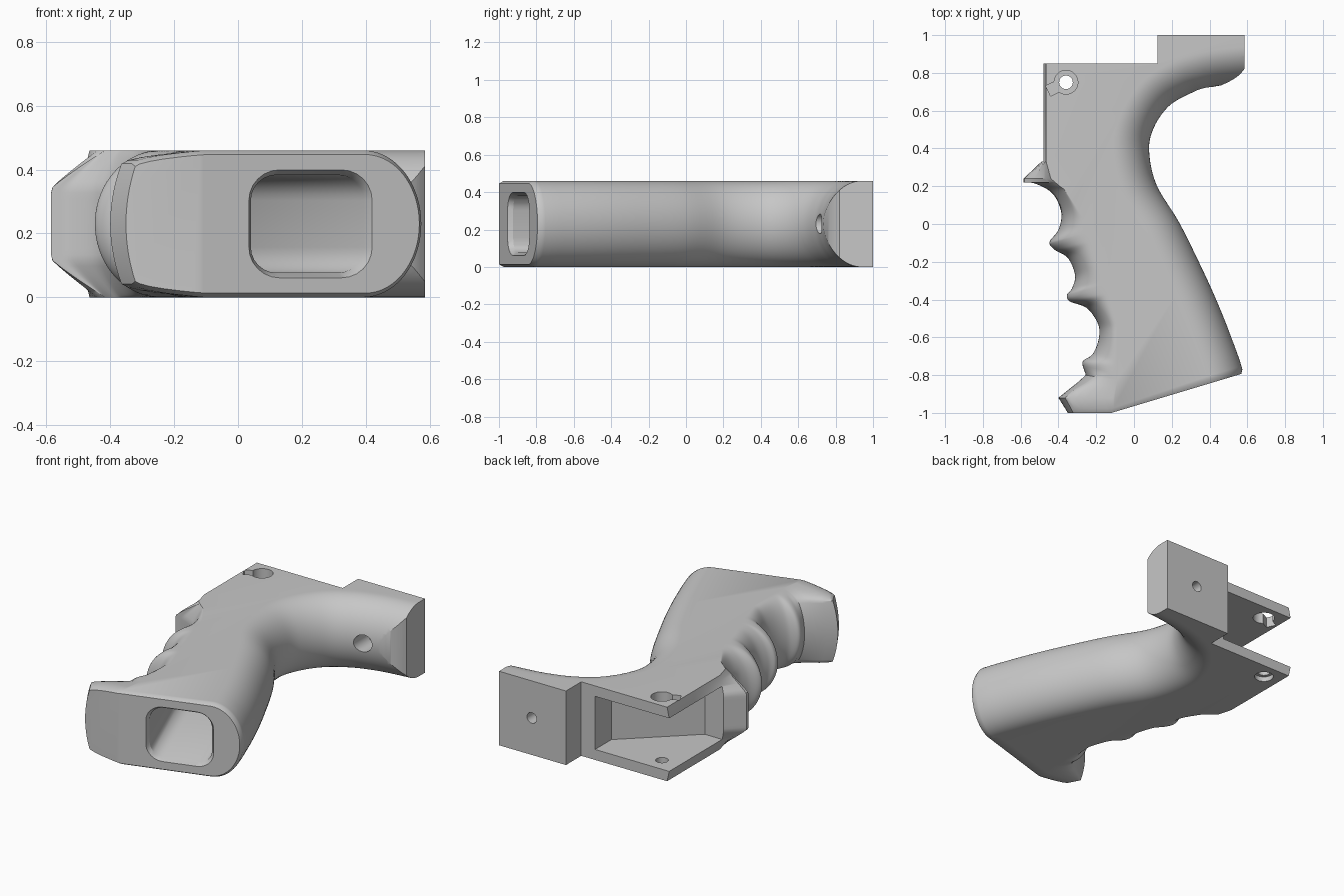
import bpy, bmesh, math
from mathutils import Vector

old = bpy.data.objects.get("Cube")
if old:
    bpy.data.objects.remove(old, do_unlink=True)

H = 0.46          # thickness of the grip
MID = H / 2
LAYERS = 36

GREY = (0.57, 0.57, 0.57, 1)
grey = bpy.data.materials.new("plain grey")
grey.use_nodes = True
grey.diffuse_color = GREY
grey.node_tree.nodes["Principled BSDF"].inputs["Base Color"].default_value = GREY


def spline(points, steps=6):
    """Smooth curve through the given points."""
    p = [Vector(q) for q in points]
    p = [2 * p[0] - p[1]] + p + [2 * p[-1] - p[-2]]
    out = []
    for a, b, c, d in zip(p, p[1:], p[2:], p[3:]):
        for i in range(steps):
            t = i / steps
            out.append(0.5 * (2 * b + (c - a) * t + (2 * a - 5 * b + 4 * c - d) * t * t
                              + (3 * b - a - 3 * c + d) * t ** 3))
    return out + [p[-2]]


def interp(table, y):
    """Straight-line lookup at a height y, table runs downward."""
    for (x0, y0), (x1, y1) in zip(table, table[1:]):
        if y >= y1:
            return x0 + (x1 - x0) * min(1, max(0, (y0 - y) / (y0 - y1)))
    return table[-1][0]


def loft(name, rings):
    """Closed solid through rings of equal point count."""
    bm = bmesh.new()
    vs = [[bm.verts.new(p) for p in ring] for ring in rings]
    n = len(vs[0])
    for a, b in zip(vs, vs[1:]):
        for i in range(n):
            j = (i + 1) % n
            bm.faces.new((a[i], a[j], b[j], b[i]))
    bm.faces.new(vs[0][::-1])
    bm.faces.new(vs[-1])
    bmesh.ops.recalc_face_normals(bm, faces=bm.faces)
    mesh = bpy.data.meshes.new(name)
    obj = bpy.data.objects.new(name, mesh)
    bpy.context.collection.objects.link(obj)
    bm.to_mesh(mesh)
    bm.free()
    return obj


def prism(name, outline, z0, z1):
    return loft(name, [[(x, y, z) for x, y in outline] for z in (z0, z1)])


def circle(cx, cy, r, n=32):
    return [(cx + r * math.cos(2 * math.pi * i / n), cy + r * math.sin(2 * math.pi * i / n))
            for i in range(n)]


# Finger side: mid-plane profile with three grooves, and where it meets the flat cheeks
fingers = [Vector(q) for q in ((-.49, .85), (-.49, .6), (-.49, .33), (-.585, .24))]
fingers += spline([(-.585, .22), (-.52, .213), (-.43, .16), (-.385, .06), (-.4, -.03), (-.442, -.085),
                   (-.445, -.11), (-.415, -.14), (-.35, -.18), (-.312, -.27), (-.328, -.34),
                   (-.355, -.375), (-.34, -.41), (-.25, -.445), (-.19, -.53), (-.187, -.61),
                   (-.22, -.69), (-.272, -.73), (-.255, -.8)])
fingers += [Vector(q) for q in ((-.3, -.84), (-.35, -.88), (-.4, -.92), (-.35, -1), (-.28, -1.1))]
cheek = [(-.465, .85), (-.465, .33), (-.44, .24), (-.37, .18), (-.27, .0), (-.2, -.25), (-.09, -.55),
         (-.09, -.8), (-.11, -.92), (-.1, -1.1)]
# Where the edge is chamfered (guard) or boxy (butt flare), and the slant of the ridges
guard = [(1, .85), (1, .2), (0, 0), (0, -1.1)]
flare = [(0, .85), (0, -.76), (1, -.88), (1, -1.1)]
slant = [(0, .85), (0, .2), (.055, -.1), (.05, -.4), (0, -.6), (-.04, -.75), (0, -.92), (0, -1.1)]

# Palm side: from the butt up through the throat to the tang
palm = spline([(.655, -1.1), (.58, -.79), (.515, -.6), (.435, -.4), (.343, -.2), (.238, .01),
               (.118, .21), (.08, .39), (.105, .51), (.18, .62), (.28, .683), (.36, .711),
               (.45, .732), (.6, .75), (.75, .765)])
inward = []
for i in range(len(palm)):
    t = (palm[min(i + 1, len(palm) - 1)] - palm[max(i - 1, 0)]).normalized()
    inward.append(Vector((-t.y, t.x)))


def ramp(u, start, base, power):
    """Edge offset that is nearly flat up to start, then climbs to full."""
    return base * min(u / start, 1) ** 2 + (1 - base) * (max(0, u - start) / (1 - start)) ** power


rings = []
for i in range(LAYERS + 1):
    c = math.cos(math.pi * i / LAYERS)
    z, u = MID - MID * c, min(1, abs(c))
    oval, chamfer, boxy = 1 - math.sqrt(1 - u * u), ramp(u, .48, 0, 1.1), ramp(u, .78, .11, 2.5)
    ring = []
    for p in fingers:
        g, f = interp(guard, p.y), interp(flare, p.y)
        k = g * chamfer + f * boxy + (1 - g - f) * oval
        ring.append((p.x + (interp(cheek, p.y) - p.x) * k, p.y + interp(slant, p.y) * k, z))
    ring += [(*(p + n * 0.19 * oval), z) for p, n in zip(palm, inward)]
    ring += [(.75, 1, z), (.125, 1, z), (.125, .85, z)]
    rings.append(ring)
grip = loft("grip_body", rings)

# Trim the tang end and the butt, then ease the butt edge
bm = bmesh.new()
bm.from_mesh(grip.data)


def slice_off(co, normal):
    cut = bmesh.ops.bisect_plane(bm, geom=bm.verts[:] + bm.edges[:] + bm.faces[:], dist=1e-5,
                                 plane_co=co, plane_no=normal, clear_outer=True)
    edges = [e for e in cut["geom_cut"] if isinstance(e, bmesh.types.BMEdge)]
    bmesh.ops.holes_fill(bm, edges=edges, sides=0)


EASE = 0.022
slope = Vector((.3, -1, 0)).normalized()
slice_off((.585, 0, 0), (1, 0, 0))
slice_off(Vector((-.12, -1, 0)) - slope * EASE, slope)
slice_off((0, -1 + EASE, 0), (0, -1, 0))
bmesh.ops.recalc_face_normals(bm, faces=bm.faces)
bm.normal_update()
butt = [f for f in bm.faces if f.calc_center_median().y < -.7
        and (f.normal.dot(slope) > .999 or f.normal.y < -.999)]
bmesh.ops.inset_region(bm, faces=butt, thickness=0.013, depth=EASE, use_even_offset=True)
bmesh.ops.recalc_face_normals(bm, faces=bm.faces)
bm.to_mesh(grip.data)
bm.free()

cutters = []

# Curved relief under the tang tip
relief = spline([(.44, .725), (.5, .752), (.55, .783), (.588, .825), (.64, .9)], 4)
cutters.append(prism("tang_relief_cutter", [(.64, .6), (.44, .6)][::-1] + [(.64, .9)] + relief[-2::-1],
                     -.1, H + .1))

# Receiver pocket between the two side plates
cutters.append(prism("pocket_cutter", [(-.7, .9), (-.7, .33), (-.36, .33), (.03, .69), (.03, .9)],
                     .065, H - .065))


# Hollow running up the handle, with a flared rim
def rounded_rect(cx, cz, w, h, r, n=6):
    pts = []
    for q, (sx, sz) in enumerate(((1, 1), (-1, 1), (-1, -1), (1, -1))):
        for i in range(n + 1):
            a = math.pi / 2 * (q + i / n)
            pts.append((cx + sx * (w - r) + r * math.cos(a), cz + sz * (h - r) + r * math.sin(a)))
    return pts


hollow = []
for depth, grow in ((-.1, .016), (0, .016), (.025, 0), (.95, 0)):
    shift = .39 * max(depth, 0)
    section = rounded_rect(.227 - shift, MID, .177 + grow, .153 + grow, .08 + grow)
    hollow.append([(x, -1 + .3 * (x + shift + .12) + depth, z) for x, z in section])
cutters.append(loft("hollow_cutter", hollow))

# Cross pin holes: wide with a key slot in the upper plate, narrow and recessed in the lower
PIN = (-.36, .75)
cutters.append(prism("pin_cutter", circle(*PIN, .036), -.1, .2))
cutters.append(prism("upper_hole_cutter", circle(*PIN, .063), .3, H + .1))
cutters.append(prism("lower_recess_cutter", circle(*PIN, .055), -.1, .03))
along = Vector((-.9, -.44)).normalized()
side = Vector((-along.y, along.x)) * .03
start, end = Vector(PIN) + along * .05, Vector(PIN) + along * .105
cutters.append(prism("key_slot_cutter", [start - side, end - side, end + side, start + side],
                     .3, H + .1))

# Bolt hole through the tang, wider on the palm side
for name, r, y0, y1 in (("bolt_cutter", .033, .5, 1.1), ("bolt_head_cutter", .053, .5, .84)):
    cutters.append(loft(name, [[(x, y, z) for x, z in circle(.36, MID, r)] for y in (y0, y1)]))

bpy.context.view_layer.objects.active = grip
for c in cutters:
    mod = grip.modifiers.new(c.name, "BOOLEAN")
    mod.operation, mod.solver, mod.object = "DIFFERENCE", "EXACT", c
    bpy.ops.object.modifier_apply(modifier=mod.name)
    bpy.data.objects.remove(c, do_unlink=True)

grip.data.materials.clear()
grip.data.materials.append(grey)
for o in bpy.context.selected_objects:
    o.select_set(False)
grip.select_set(True)
bpy.ops.object.shade_smooth_by_angle(angle=math.radians(32))
